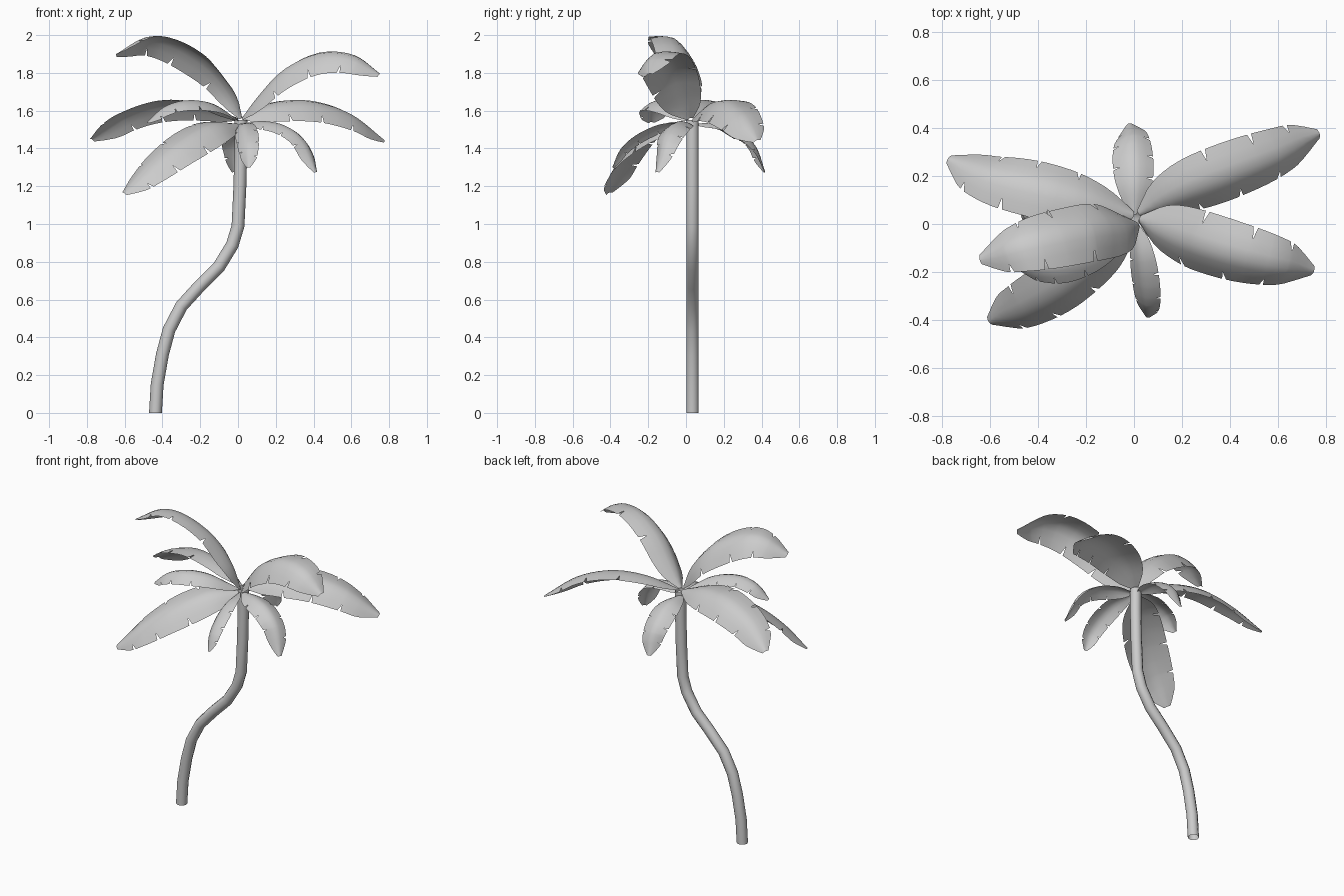
import bpy, bmesh
from math import sin, cos, pi
from mathutils import Vector

if "Cube" in bpy.data.objects:
    bpy.data.objects.remove(bpy.data.objects["Cube"])

UP = Vector((0, 0, 1))


def spline(pts, t):
    """Catmull-Rom point at t in 0..1 (works on Vectors)."""
    f = min(max(t, 0), 1) * (len(pts) - 1)
    i = min(int(f), len(pts) - 2)
    u = f - i
    b, c = pts[i], pts[i + 1]
    a = pts[i - 1] if i > 0 else b * 2 - c
    d = pts[i + 2] if i + 2 < len(pts) else c * 2 - b
    return (b * 2 + (c - a) * u + (a * 2 - b * 5 + c * 4 - d) * u**2
            + (b * 3 - a - c * 3 + d) * u**3) * 0.5


def finish(name, bm, angle):
    me = bpy.data.meshes.new(name)
    bm.to_mesh(me)
    bm.free()
    ob = bpy.data.objects.new(name, me)
    bpy.context.collection.objects.link(ob)
    bpy.ops.object.select_all(action='DESELECT')
    bpy.context.view_layer.objects.active = ob
    ob.select_set(True)
    bpy.ops.object.shade_smooth_by_angle(angle=angle)
    return ob


def bridge(bm, rows, closed):
    n = len(rows[0])
    for r0, r1 in zip(rows, rows[1:]):
        for j in range(n if closed else n - 1):
            k = (j + 1) % n
            bm.faces.new((r0[j], r0[k], r1[k], r1[j]))


# Trunk: open ten-sided tube swept along an S-bend in the xz plane
def trunk(path, radius, y, sides=10):
    p = [Vector((x, y, z)) for x, z in path]
    bm = bmesh.new()
    rows = []
    for i, c in enumerate(p):
        t = (p[min(i + 1, len(p) - 1)] - p[max(i - 1, 0)]).normalized()
        if i == 0:
            t = UP
        s = Vector((0, 1, 0)).cross(t)
        rows.append([bm.verts.new(c + s * radius * cos(2 * pi * j / sides)
                                  + Vector((0, radius * sin(2 * pi * j / sides), 0)))
                     for j in range(sides)])
    bridge(bm, rows, True)
    finish("trunk", bm, 0.9)


trunk([(-0.437, 0), (-0.428, 0.15), (-0.4, 0.31), (-0.365, 0.44), (-0.3, 0.565),
       (-0.2, 0.675), (-0.1, 0.775), (-0.03, 0.89), (0.0, 0.99), (0.01, 1.2),
       (0.015, 1.4), (0.015, 1.55)], 0.034, 0.034)

# Half-width of a leaf along its length
WIDTH = [Vector((w,)*3) for w in (0.12, 0.6, 0.84, 0.96, 1.0, 0.99, 0.94, 0.84, 0.66, 0.16)]


# Leaf: arched sheet along a midrib; roll banks it, drop folds the edges down,
# and small V notches are torn into each edge
def leaf(name, pts, width, roll, drop, left=(0.42, 0.66, 0.86), right=(0.3, 0.54, 0.76)):
    pts = [Vector(q) for q in pts]
    gap = 0.011
    ts = {i / 20: (1, 1) for i in range(20)}
    ts.update({0.97: (1, 1), 0.99: (1, 1), 1.0: (1, 1)})
    for side, notches in ((0, right), (1, left)):
        for t in notches:
            for q in [k for k in ts if abs(k - t) < gap * 1.6]:
                del ts[q]
            ts[t - gap] = ts[t + gap] = (1, 1)
            ts[t] = (1, 0.67) if side else (0.67, 1)
    bm = bmesh.new()
    rows = []
    for t, cut in sorted(ts.items()):
        c = spline(pts, t)
        tan = (spline(pts, t + 0.02) - spline(pts, t - 0.02)).normalized()
        s0 = UP.cross(tan).normalized()
        u0 = tan.cross(s0)
        s = s0 * cos(roll) + u0 * sin(roll)
        u = u0 * cos(roll) - s0 * sin(roll)
        w = width * spline(WIDTH, t).x
        row = []
        for v in (-1, -0.66, -0.33, 0, 0.33, 0.66, 1):
            if abs(v) == 1:
                v *= cut[1] if v > 0 else cut[0]
            row.append(bm.verts.new(c + s * w * v - u * w * drop * abs(v)**1.5))
        rows.append(row)
    bridge(bm, [r[::-1] for r in rows], False)
    finish(name, bm, 1.0)


# Large leaves
leaf("leaf_right_back", [(0.02, 0.04, 1.56), (0.2, 0.125, 1.635), (0.4, 0.2, 1.645),
                         (0.6, 0.28, 1.58), (0.775, 0.375, 1.445)], 0.13, 0.42, 0.45)
leaf("leaf_right_front", [(0.02, 0.02, 1.56), (0.11, -0.03, 1.68), (0.24, -0.085, 1.815),
                          (0.42, -0.14, 1.9), (0.6, -0.18, 1.89), (0.75, -0.2, 1.795)],
     0.138, 0.42, 0.48)
leaf("leaf_left_back", [(0, 0.04, 1.56), (-0.2, 0.11, 1.635), (-0.4, 0.165, 1.645),
                        (-0.6, 0.21, 1.58), (-0.775, 0.275, 1.45)], 0.13, 0.42, 0.42)
leaf("leaf_left_top", [(0.02, 0.0, 1.56), (-0.04, -0.005, 1.71), (-0.17, -0.01, 1.86),
                       (-0.35, -0.045, 1.965), (-0.5, -0.085, 1.98), (-0.645, -0.145, 1.9)],
     0.135, 0.45, 0.42)
leaf("leaf_left_front", [(0, 0.01, 1.53), (-0.13, -0.13, 1.525), (-0.3, -0.27, 1.435),
                         (-0.46, -0.36, 1.31), (-0.605, -0.41, 1.165)], 0.13, -0.45, 0.4)

# Small leaves
leaf("leaf_back", [(0, 0.04, 1.53), (0, 0.17, 1.535), (-0.005, 0.28, 1.495),
                   (-0.01, 0.37, 1.41), (-0.02, 0.42, 1.275)], 0.085, 0.0, 0.45)
leaf("leaf_right_small", [(0.02, 0.02, 1.53), (0.13, -0.03, 1.545), (0.25, -0.07, 1.52),
                          (0.35, -0.11, 1.44), (0.415, -0.155, 1.275)], 0.08, 0.1, 0.5)
leaf("leaf_front", [(0.01, 0, 1.53), (0.025, -0.13, 1.525), (0.04, -0.25, 1.475),
                    (0.05, -0.34, 1.4), (0.055, -0.39, 1.3)], 0.063, 0.45, 0.4)
leaf("leaf_left_small", [(0, 0.01, 1.55), (-0.13, -0.09, 1.635), (-0.27, -0.155, 1.655),
                         (-0.39, -0.175, 1.62), (-0.48, -0.185, 1.54)], 0.09, -0.1, 0.5)
